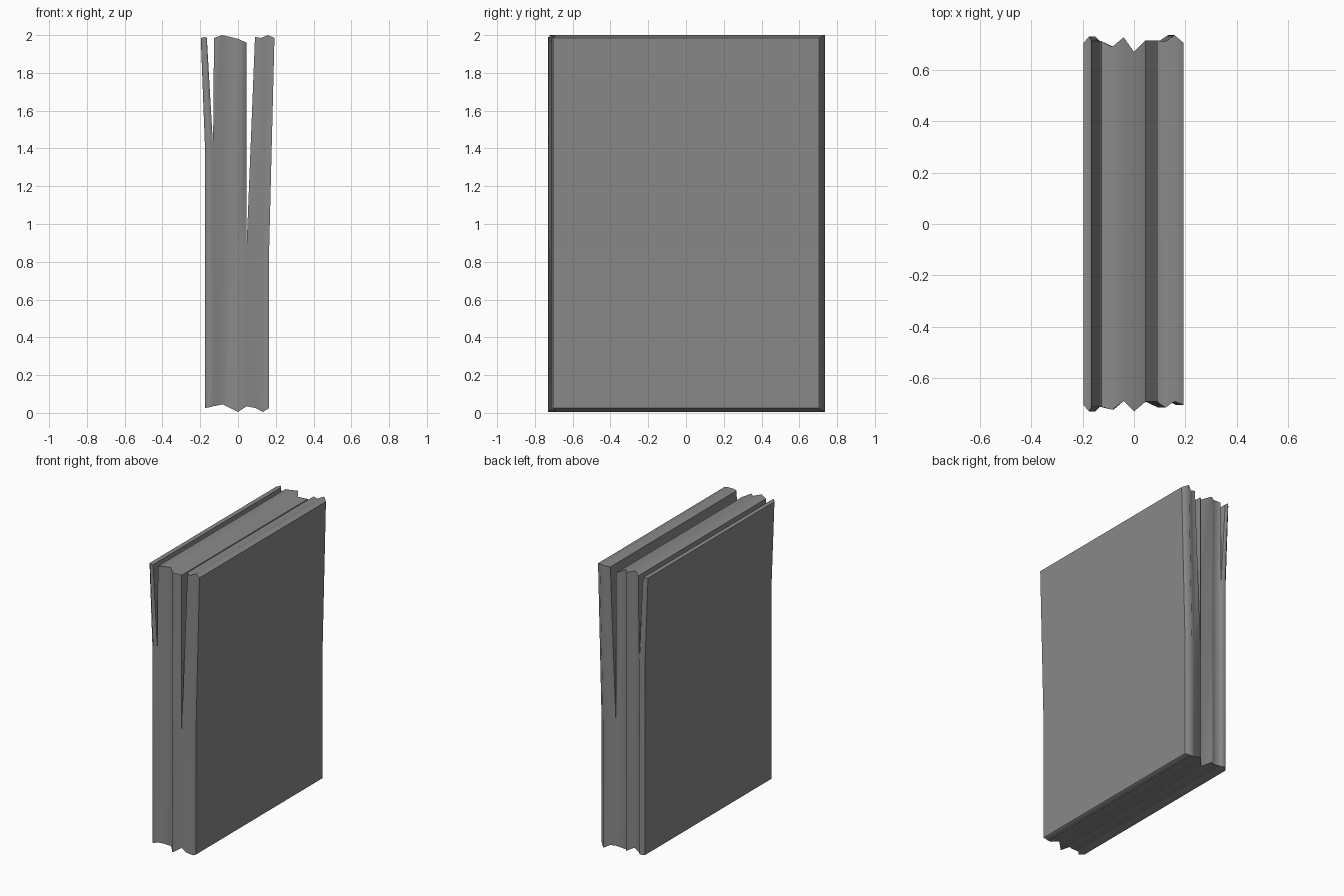
import bpy
import bmesh

cube = bpy.data.objects.get("Cube")
if cube:
    bpy.data.objects.remove(cube, do_unlink=True)

paper = bpy.data.materials.new("paper grey")
paper.use_nodes = True
colour = (0.25, 0.25, 0.25, 1)
paper.diffuse_color = colour
paper.node_tree.nodes["Principled BSDF"].inputs["Base Color"].default_value = colour

SPLITS = (0.87, 1.41)  # heights where the page groups fan apart

# Each sheet: bottom x, top x, bottom z, top z, front y, back y
left_pages = [
    (-.175, -.197, .025, 1.985, -.705, .705),
    (-.15, -.175, .03, 1.99, -.73, .73),
    (-.132, -.165, .035, 1.985, -.712, .712),
]
middle_pages = [
    (-.132, -.127, .035, 1.985, -.712, .712),
    (-.08, -.085, .045, 2.0, -.723, .69),
    (-.04, -.04, .025, 1.99, -.69, .727),
    (0, 0, .005, 1.98, -.73, .67),
    (.045, .045, .035, 1.96, -.692, .715),
]
right_pages = [
    (.045, .09, .035, 1.99, -.692, .715),
    (.095, .122, .025, 1.985, -.715, .71),
    (.132, .158, .005, 2.0, -.69, .735),
    (.165, .193, .025, 1.985, -.705, .705),
]


def add_pages(bm, sheets, bend, first_gap, last_gap):
    """Loft sheets across the thickness; close end sheets above their gap."""
    rings = []
    for xb, xt, zb, zt, yf, yb in sheets:
        levels = []
        for z in (zb, *SPLITS, zt):
            x = xb + (xt - xb) * max(0, (z - bend) / (zt - bend))
            levels.append((x, z))
        front = [bm.verts.new((x, yf, z)) for x, z in levels]
        back = [bm.verts.new((x, yb, z)) for x, z in levels]
        rings.append((front, back))
    # Rippled page edges around the outside
    for (f0, b0), (f1, b1) in zip(rings, rings[1:]):
        loop0, loop1 = f0 + b0[::-1], f1 + b1[::-1]
        for i in range(len(loop0)):
            j = (i + 1) % len(loop0)
            face = bm.faces.new((loop0[i], loop1[i], loop1[j], loop0[j]))
            face.smooth = True
    # Flat outer covers and the facing walls of the gaps
    for (front, back), start in ((rings[0], first_gap), (rings[-1], last_gap)):
        for i in range(start, len(front) - 1):
            bm.faces.new((front[i], back[i], back[i + 1], front[i + 1]))


bm = bmesh.new()
add_pages(bm, left_pages, SPLITS[1], 0, 2)
add_pages(bm, middle_pages, SPLITS[1], 2, 1)
add_pages(bm, right_pages, SPLITS[0], 1, 0)
bmesh.ops.remove_doubles(bm, verts=bm.verts, dist=0.0005)
bmesh.ops.recalc_face_normals(bm, faces=bm.faces)

# Keep cover borders and page corners crisp, ripples soft
for edge in bm.edges:
    kinds = {f.smooth for f in edge.link_faces}
    a, b = (f.normal for f in edge.link_faces[:2]) if len(edge.link_faces) > 1 else (None, None)
    corner = a is not None and (abs(a.z) > abs(a.y)) != (abs(b.z) > abs(b.y))
    d = edge.verts[0].co - edge.verts[1].co
    across = abs(d.z) < 0.1 and abs(d.y) < 0.1
    edge.smooth = not (len(kinds) > 1 or (corner and across))

mesh = bpy.data.meshes.new("page_stack")
bm.to_mesh(mesh)
bm.free()
mesh.materials.append(paper)
stack = bpy.data.objects.new("page_stack", mesh)
bpy.context.collection.objects.link(stack)
